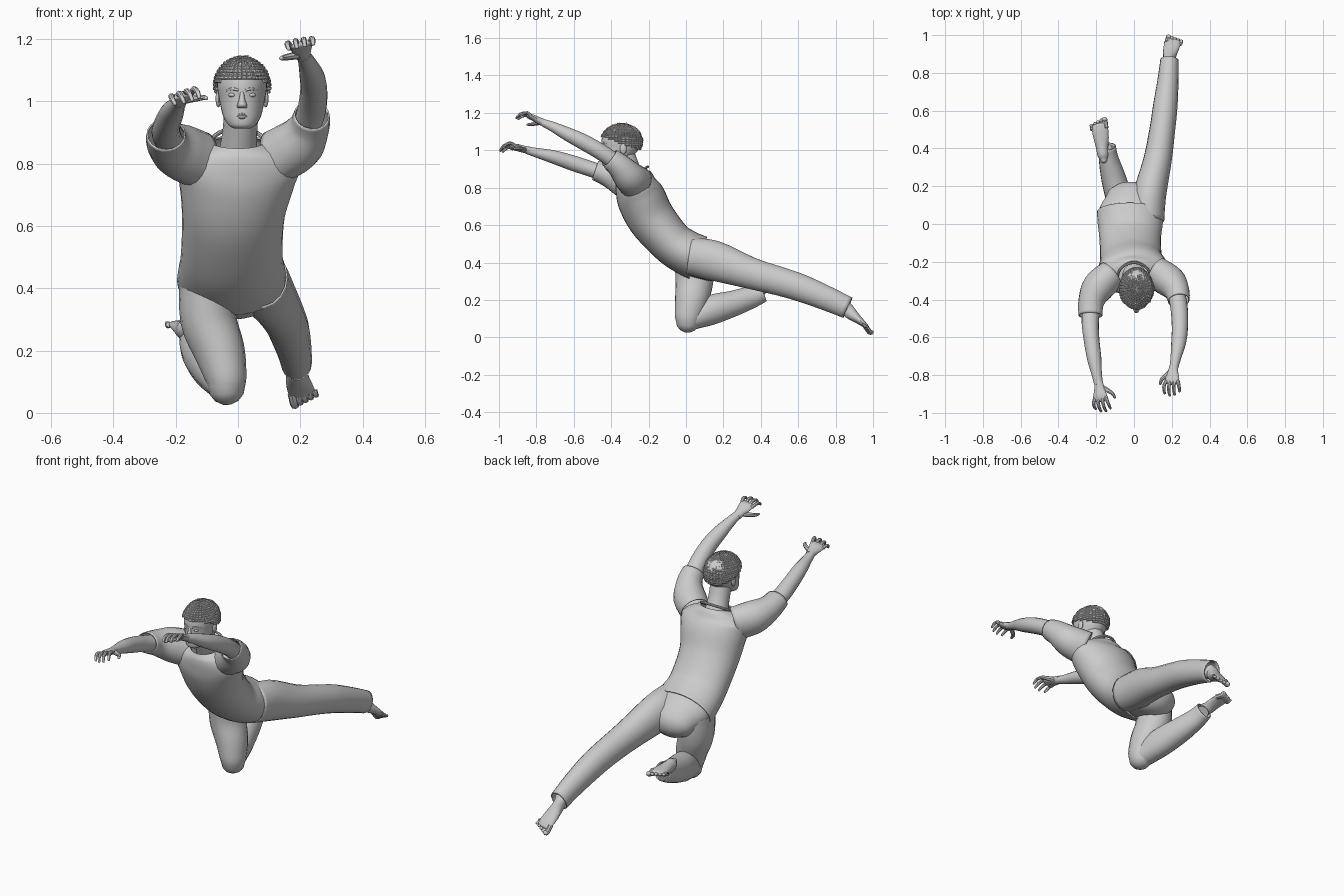
import bpy, bmesh, math, random
from mathutils import Vector as V

if "Cube" in bpy.data.objects:
    bpy.data.objects.remove(bpy.data.objects["Cube"])
random.seed(4)
X, Y, Z = V((1, 0, 0)), V((0, 1, 0)), V((0, 0, 1))


def finish(name, bm, angle=40, thick=0):
    bmesh.ops.recalc_face_normals(bm, faces=bm.faces[:])
    me = bpy.data.meshes.new(name)
    bm.to_mesh(me)
    bm.free()
    ob = bpy.data.objects.new(name, me)
    bpy.context.collection.objects.link(ob)
    if thick:
        m = ob.modifiers.new("cloth", 'SOLIDIFY')
        m.thickness, m.offset = thick, -1
    bpy.ops.object.select_all(action='DESELECT')
    ob.select_set(True)
    bpy.context.view_layer.objects.active = ob
    bpy.ops.object.shade_smooth_by_angle(angle=math.radians(angle))
    return ob


def smooth_path(pts, sub):
    out, n = [], len(pts)
    for i in range(n - 1):
        p = [pts[max(i - 1, 0)], pts[i], pts[i + 1], pts[min(i + 2, n - 1)]]
        for k in range(sub):
            t = k / sub
            out.append([.5 * (2 * b + (c - a) * t + (2 * a - 5 * b + 4 * c - d) * t * t
                              + (3 * b - a - 3 * c + d) * t ** 3) for a, b, c, d in zip(*p)])
    return out + [list(pts[-1])]


def loft(name, pts, side=X, axis=None, sides=18, sub=4, rounded=(0, 0), caps=True, thick=0, bm=None):
    """Tube through (x, y, z, half width, half depth) stations."""
    path = smooth_path(pts, sub)
    rings = []
    for i, p in enumerate(path):
        a, b = path[max(i - 1, 0)], path[min(i + 1, len(path) - 1)]
        t = axis or (V(b[:3]) - V(a[:3])).normalized()
        rings.append((V(p[:3]), t, p[3], p[4]))
    for end, sgn in ((0, -1), (-1, 1)):
        if rounded[end]:
            c, t, w, d = rings[end]
            extra = [(c + t * sgn * min(w, d) * math.sin(a), t, w * math.cos(a), d * math.cos(a))
                     for a in (.45, .9, 1.35)]
            rings = extra[::-1] + rings if end == 0 else rings + extra
    own = bm is None
    bm = bm or bmesh.new()
    loops = []
    for c, t, w, d in rings:
        u = (side - t * side.dot(t)).normalized()
        v = t.cross(u)
        loops.append([bm.verts.new(c + u * w * math.cos(a) + v * d * math.sin(a))
                      for a in (math.tau * k / sides for k in range(sides))])
    for A, B in zip(loops, loops[1:]):
        for k in range(sides):
            j = (k + 1) % sides
            bm.faces.new((A[k], A[j], B[j], B[k]))
    if caps:
        bm.faces.new(loops[0])
        bm.faces.new(loops[-1])
    return finish(name, bm, thick=thick) if own else None


def ball(name, c, s, seg=16):
    bm = bmesh.new()
    bmesh.ops.create_uvsphere(bm, u_segments=seg, v_segments=seg // 2 + 2, radius=1)
    for v in bm.verts:
        v.co = V((v.co.x * s[0], v.co.y * s[1], v.co.z * s[2])) + V(c)
    return finish(name, bm)


def local_loft(bm, o, f, u, s, stations, **kw):
    """Stations are (forward, up, sideways, half width, half depth)."""
    pts = [tuple(o + f * a + u * b + s * c) + (w, d) for a, b, c, w, d in stations]
    loft("", pts, side=s, bm=bm, **kw)


def hand(name, wrist, f, thumb):
    f = V(f).normalized()
    s = V(thumb)
    s = (s - f * s.dot(f)).normalized()
    u = f.cross(s)
    u = u if u.z > 0 else -u
    o, bm = V(wrist), bmesh.new()
    local_loft(bm, o, f, u, s, [(-.02, 0, 0, .023, .02), (.02, .002, 0, .029, .018),
                                (.055, .006, 0, .038, .015), (.078, .004, 0, .036, .011)],
               rounded=(0, 1), sides=14, sub=3)
    for i, k in enumerate((.9, 1.05, 1, .75)):
        c = .031 - .0205 * i
        local_loft(bm, o, f, u, s, [(.066, .004, c, .01, .01), (.066 + .03 * k, .012, c * 1.25, .0095, .009),
                                    (.066 + .056 * k, -.002, c * 1.35, .0085, .008),
                                    (.066 + .068 * k, -.024 * k, c * 1.3, .007, .006)],
                   rounded=(0, 1), sides=8, sub=2)
    local_loft(bm, o, f, u, s, [(.012, -.004, .015, .015, .013), (.035, -.012, .045, .012, .011),
                                (.052, -.018, .063, .01, .009), (.072, -.026, .07, .007, .007)],
               rounded=(1, 1), sides=8, sub=2)
    finish(name, bm)


def foot(name, heel, f, u, s, ankle):
    f, u = V(f).normalized(), V(u)
    u = (u - f * u.dot(f)).normalized()
    s = V(s)
    s = (s - f * s.dot(f) - u * s.dot(u)).normalized()
    o, bm = V(heel), bmesh.new()
    local_loft(bm, o, f, u, s, [(.006, .03, 0, .018, .018), (.03, .034, 0, .03, .032), (.07, .036, 0, .032, .034),
                                (.12, .025, .002, .04, .023), (.165, .015, .002, .043, .015),
                                (.19, .012, .002, .039, .011)], rounded=(1, 1), sub=3)
    for i, r in enumerate((.0145, .0105, .01, .0095, .009)):
        c = .033 - .0185 * i
        e = .232 - .007 * i
        local_loft(bm, o, f, u, s, [(.17, .014, c, r, r), (e - .022, .018, c, r, r * .9), (e - r, .01, c, r, r * .85)],
                   rounded=(0, 1), sides=8, sub=2)
    a = V(ankle)
    m = o + f * .045 + u * .035
    loft("", [tuple(a) + (.036, .04), tuple(a.lerp(m, .6)) + (.031, .035), tuple(m) + (.03, .03)], side=s, bm=bm)
    finish(name, bm)


# Shirt body, collar and hem
loft("shirt_body", [(-.02, .065, .425, .176, .122), (-.02, 0, .455, .172, .12), (-.02, -.08, .51, .163, .118),
                    (-.015, -.185, .635, .165, .128), (-.005, -.24, .745, .187, .13), (0, -.265, .805, .198, .115),
                    (0, -.275, .85, .14, .1), (0, -.28, .87, .085, .087)], sides=32, sub=5, caps=False, thick=.006)
bm = bmesh.new()
collar = [(.086 * math.cos(a), -.28 + .075 * math.sin(a), .866 + .046 * math.sin(a), .007, .007)
          for a in (math.tau * k / 24 for k in range(25))]
loft("", collar, side=V((.01, -.5, .86)), sides=8, sub=1, bm=bm)
finish("shirt_collar", bm)

# Trousers
loft("trouser_seat", [(-.02, -.01, .46, .155, .1), (-.015, .07, .425, .168, .108), (-.012, .13, .395, .14, .095)],
     sides=28, rounded=(0, 1))
loft("left_trouser_leg", [(.07, .02, .435, .09, .1), (.082, .15, .41, .088, .108), (.125, .34, .345, .075, .086),
                          (.15, .5, .3, .068, .078), (.165, .62, .262, .065, .074), (.18, .76, .205, .056, .066),
                          (.188, .865, .158, .049, .06)], caps=False, thick=.006)
loft("right_trouser_thigh", [(-.1, .045, .42, .088, .11), (-.095, .045, .3, .09, .102), (-.06, .03, .2, .082, .09),
                             (-.04, .013, .12, .068, .075), (-.037, .01, .085, .06, .065)], rounded=(0, 1))
loft("right_trouser_shin", [(-.042, .02, .092, .058, .056), (-.075, .125, .143, .07, .08), (-.11, .25, .18, .065, .07),
                            (-.135, .35, .215, .052, .06), (-.142, .41, .24, .046, .052)],
     rounded=(1, 0), caps=False, thick=.006)

# Feet, both with the sole turned up
foot("left_foot", (.172, .865, .207), (.2, .6, -.78), (0, -.8, -.6), (-1, 0, 0), (.186, .845, .165))
foot("right_foot", (-.16, .335, .305), (-.13, .98, -.04), (0, .1, -1), (1, 0, 0), (-.14, .39, .235))

# Sleeves
loft("right_sleeve", [(-.12, -.27, .81, .08, .095), (-.19, -.335, .84, .085, .09), (-.226, -.41, .868, .069, .068),
                      (-.231, -.485, .893, .063, .054)], caps=False, thick=.005)
loft("left_sleeve", [(.12, -.26, .82, .08, .095), (.19, -.305, .86, .085, .085), (.227, -.355, .915, .067, .068),
                     (.237, -.405, .955, .058, .058)], caps=False, thick=.005)

# Arms and hands
loft("right_arm", [(-.215, -.38, .86, .045, .045), (-.231, -.5, .897, .046, .042), (-.226, -.6, .93, .042, .042),
                   (-.211, -.71, .965, .038, .036), (-.198, -.79, .985, .028, .027), (-.187, -.85, 1, .023, .02)])
loft("left_arm", [(.215, -.33, .9, .045, .045), (.237, -.43, .975, .046, .044), (.243, -.54, 1.04, .043, .043),
                  (.236, -.63, 1.085, .039, .037), (.221, -.71, 1.125, .028, .027), (.21, -.765, 1.148, .023, .02)])
hand("right_hand", (-.185, -.855, 1.002), (.12, -.98, .16), (.9, 0, .3))
hand("left_hand", (.208, -.77, 1.15), (-.08, -.93, .36), (-.95, 0, -.2))

# Neck and head
loft("neck", [(0, -.265, .83, .062, .062), (.006, -.3, .9, .056, .056), (.012, -.335, .99, .055, .058)])
hx = .013
head = [(.912, -.415, .025, .02), (.922, -.405, .042, .042), (.945, -.385, .058, .066), (.975, -.365, .067, .086),
        (1.01, -.35, .074, .1), (1.05, -.345, .08, .107), (1.09, -.342, .076, .1), (1.12, -.34, .055, .075),
        (1.137, -.34, .02, .03)]
loft("head", [(hx, y, z, w, d) for z, y, w, d in head], axis=Z, sides=32)
loft("nose", [(hx, -.444, 1.03, .007, .008), (hx, -.45, 1.008, .009, .013), (hx, -.453, .988, .016, .019),
              (hx, -.448, .978, .015, .013)], axis=Z, sides=12, rounded=(0, 1))
for name, z, r in (("upper_lip", .957, .005), ("lower_lip", .949, .0065)):
    loft(name, [(hx - .024, -.439, .953, .002, .002), (hx, -.451, z, r, r), (hx + .024, -.439, .953, .002, .002)],
         side=Y, sides=8)
for sg, side in ((-1, "right"), (1, "left")):
    ball(side + "_eye", (hx + sg * .03, -.436, 1.02), (.014, .01, .007))
    ball(side + "_ear", (hx + sg * .076, -.335, 1.008), (.009, .018, .028))
    loft(side + "_brow", [(hx + sg * .012, -.45, 1.035, .003, .004), (hx + sg * .03, -.443, 1.04, .004, .005),
                          (hx + sg * .05, -.426, 1.034, .002, .003)], side=Y, sides=8)

# Hair: cap cut at the hairline, every cell raised as a small curl
bm = bmesh.new()
bmesh.ops.create_uvsphere(bm, u_segments=36, v_segments=26, radius=1)
bmesh.ops.delete(bm, geom=[v for v in bm.verts if v.co.z < -.2 - .45 * v.co.y], context='VERTS')
for v in bm.verts:
    k = random.uniform(.95, 1)
    v.co = V((hx + v.co.x * .092 * k, -.344 + v.co.y * .114 * k, 1.047 + v.co.z * .097 * k))
bmesh.ops.recalc_face_normals(bm, faces=bm.faces[:])
bmesh.ops.inset_individual(bm, faces=bm.faces[:], thickness=.0025, depth=.004, use_even_offset=True)
finish("hair", bm, angle=15)
